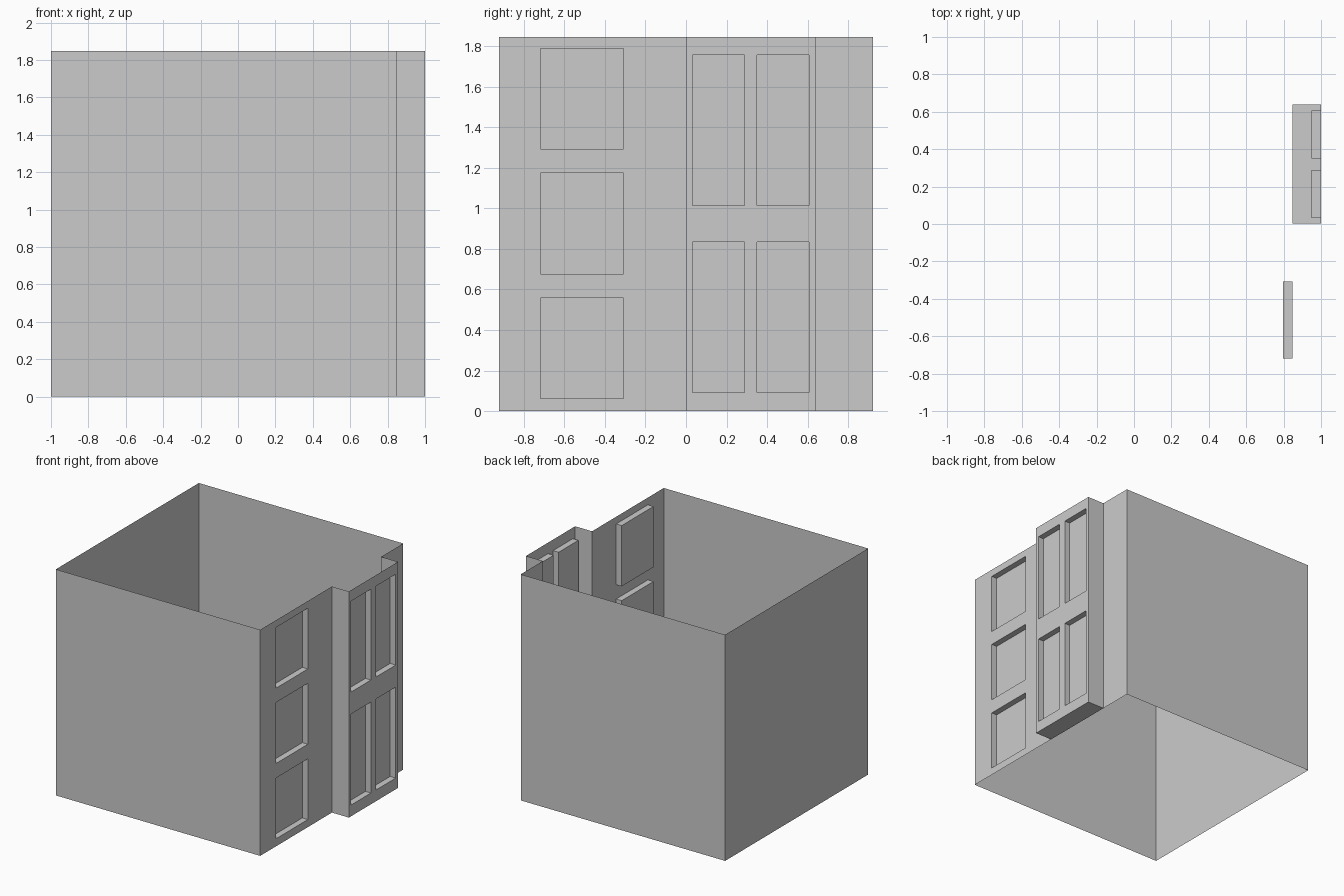
import bpy, bmesh

if "Cube" in bpy.data.objects:
    bpy.data.objects.remove(bpy.data.objects["Cube"])

H = 1.847          # wall height
X, BAY_X = 0.847, 1.0
Y = 0.923
BAY_Y = (0.003, 0.638)
DEPTH = 0.05       # window recess depth


def strip(bm, path):
    """Single-sided upright walls along a counter-clockwise path."""
    for (ax, ay), (bx, by) in zip(path, path[1:]):
        bm.faces.new([bm.verts.new(p) for p in
                      ((ax, ay, 0), (bx, by, 0), (bx, by, H), (ax, ay, H))])


def window_wall(bm, x, ys, zs):
    """Wall facing +x; every odd cell in both directions is a recessed window."""
    grid = [[bm.verts.new((x, y, z)) for z in zs] for y in ys]
    panes = []
    for i in range(len(ys) - 1):
        for j in range(len(zs) - 1):
            f = bm.faces.new((grid[i][j], grid[i + 1][j],
                              grid[i + 1][j + 1], grid[i][j + 1]))
            if i % 2 and j % 2:
                panes.append(f)
    bm.normal_update()
    for f in bmesh.ops.extrude_discrete_faces(bm, faces=panes)["faces"]:
        bmesh.ops.translate(bm, verts=f.verts, vec=(-DEPTH, 0, 0))


def finish(bm, name):
    bmesh.ops.remove_doubles(bm, verts=bm.verts, dist=1e-4)
    mesh = bpy.data.meshes.new(name)
    bm.to_mesh(mesh)
    bm.free()
    bpy.context.collection.objects.link(bpy.data.objects.new(name, mesh))


# Main shell, open at top and bottom, with a column of three windows
bm = bmesh.new()
strip(bm, [(X, BAY_Y[1]), (X, Y), (-1, Y), (-1, -Y), (X, -Y)])
window_wall(bm, X, (-Y, -0.718, -0.308, BAY_Y[0]),
            (0, 0.062, 0.558, 0.677, 1.175, 1.292, 1.788, H))
finish(bm, "building_walls")

# Projecting bay with two rows of paired windows and a floor
bm = bmesh.new()
strip(bm, [(X, BAY_Y[0]), (BAY_X, BAY_Y[0])])
strip(bm, [(BAY_X, BAY_Y[1]), (X, BAY_Y[1])])
window_wall(bm, BAY_X, (BAY_Y[0], 0.032, 0.288, 0.351, 0.608, BAY_Y[1]),
            (0, 0.092, 0.835, 1.015, 1.757, H))
bm.faces.new([bm.verts.new((x, y, 0)) for x, y in
              ((X, BAY_Y[0]), (X, BAY_Y[1]), (BAY_X, BAY_Y[1]), (BAY_X, BAY_Y[0]))])
finish(bm, "bay_window")
